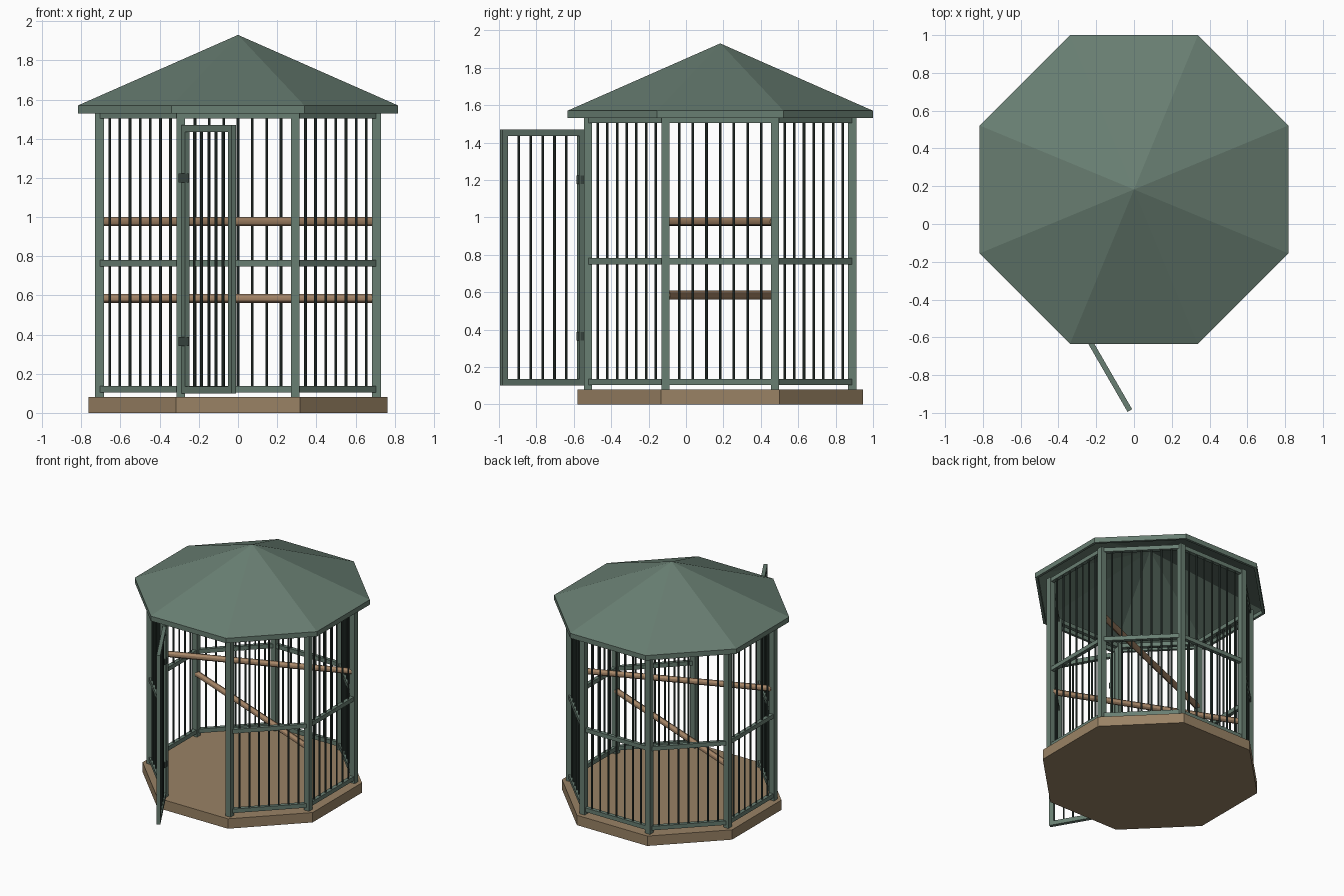
import bpy, bmesh
from math import pi, cos, sin, radians
from mathutils import Vector, Matrix

if "Cube" in bpy.data.objects:
    bpy.data.objects.remove(bpy.data.objects["Cube"])

CENTRE = Vector((0, 0.183, 0))
CORNER_R = 0.765                      # post ring
COS8 = cos(pi / 8)


def material(name, rgb):
    m = bpy.data.materials.new(name)
    m.use_nodes = True
    m.diffuse_color = (*rgb, 1)
    m.node_tree.nodes["Principled BSDF"].inputs["Base Color"].default_value = (*rgb, 1)
    return m


GREEN = material("sage_green_paint", (0.14, 0.21, 0.168))
DARK = material("dark_green_metal", (0.035, 0.053, 0.045))
BASE = material("tan_base", (0.32, 0.225, 0.13))
WOOD = material("perch_wood", (0.38, 0.235, 0.135))


def finish(name, bm, mat, smooth=False):
    bmesh.ops.recalc_face_normals(bm, faces=bm.faces)
    mesh = bpy.data.meshes.new(name)
    bm.to_mesh(mesh)
    bm.free()
    mesh.materials.append(mat)
    ob = bpy.data.objects.new(name, mesh)
    bpy.context.collection.objects.link(ob)
    if smooth:
        bpy.ops.object.select_all(action='DESELECT')
        ob.select_set(True)
        bpy.context.view_layer.objects.active = ob
        bpy.ops.object.shade_smooth_by_angle()
    return ob


def add_box(bm, centre, size, angle=0):
    mat = (Matrix.Translation(centre) @ Matrix.Rotation(angle, 4, 'Z')
           @ Matrix.Diagonal((*size, 1)))
    bmesh.ops.create_cube(bm, size=1, matrix=mat)


def add_rod(bm, a, b, radius, sides):
    a, b = Vector(a), Vector(b)
    d = b - a
    mat = Matrix.Translation((a + b) / 2) @ d.to_track_quat('Z', 'Y').to_matrix().to_4x4()
    bmesh.ops.create_cone(bm, cap_ends=True, segments=sides, radius1=radius,
                          radius2=radius, depth=d.length, matrix=mat)


def corner(i, r=CORNER_R, z=0):
    a = pi / 8 + i * pi / 4
    return CENTRE + Vector((r * cos(a), r * sin(a), z))


def lathe8(name, profile, mat):
    """Eight-sided lathe; profile holds (apothem, z), zero apothem is a pole."""
    bm = bmesh.new()
    rings = []
    for r, z in profile:
        if r == 0:
            rings.append([bm.verts.new(CENTRE + Vector((0, 0, z)))] * 8)
        else:
            rings.append([bm.verts.new(corner(i, r / COS8, z)) for i in range(8)])
    for lo, hi in zip(rings, rings[1:]):
        for i in range(8):
            j = (i + 1) % 8
            bm.faces.new(list(dict.fromkeys((lo[i], lo[j], hi[j], hi[i]))))
    return finish(name, bm, mat)


# Base slab and hollow pyramid roof with a short fascia
lathe8("base", [(0, 0), (0.763, 0), (0.763, 0.08), (0, 0.08)], BASE)
lathe8("roof", [(0, 1.93), (0.817, 1.57), (0.817, 1.53), (0.797, 1.53),
                (0.797, 1.56), (0, 1.91)], GREEN)

# Corner posts
bm = bmesh.new()
for i in range(8):
    add_box(bm, corner(i, z=0.81), (0.045, 0.045, 1.46))
finish("corner_posts", bm, GREEN)

# Wall panels: rails and bars on every side except the front doorway
rails, bars = bmesh.new(), bmesh.new()
FRONT = 5
for i in range(8):
    a, b = corner(i), corner(i + 1)
    d = b - a
    mid = (a + b) / 2
    angle = pi / 4 * (i + 1) + pi / 2
    for z in ((1.52,) if i == FRONT else (0.12, 0.765, 1.52)):
        add_box(rails, mid + Vector((0, 0, z)), (d.length, 0.03, 0.033), angle)
    if i != FRONT:
        for k in range(1, 8):
            p = a + d * k / 8
            add_rod(bars, p + Vector((0, 0, 0.12)), p + Vector((0, 0, 1.52)), 0.007, 8)
finish("wall_rails", rails, GREEN)
finish("wall_bars", bars, DARK, True)

# Open door: frame, bars and hinges
ANGLE = radians(-60)
hinge_line = Vector((-0.277, -0.546, 0))
along = Vector((cos(ANGLE), sin(ANGLE), 0))
WIDTH, LOW, HIGH, STILE = 0.51, 0.10, 1.47, 0.035


def door_point(t, z):
    return hinge_line + along * t + Vector((0, 0, z))


bm = bmesh.new()
for t in (STILE / 2, WIDTH - STILE / 2):
    add_box(bm, door_point(t, (LOW + HIGH) / 2), (STILE, 0.028, HIGH - LOW), ANGLE)
for z in (LOW + STILE / 2, HIGH - STILE / 2):
    add_box(bm, door_point(WIDTH / 2, z), (WIDTH - 2 * STILE, 0.028, STILE), ANGLE)
finish("door_frame", bm, GREEN)

bm = bmesh.new()
for k in range(1, 6):
    t = STILE + (WIDTH - 2 * STILE) * k / 6
    add_rod(bm, door_point(t, LOW + 0.02), door_point(t, HIGH - 0.02), 0.007, 8)
finish("door_bars", bm, DARK, True)

bm = bmesh.new()
for z in (0.365, 1.2):
    add_box(bm, (-0.277, -0.567, z), (0.054, 0.036, 0.045))
finish("door_hinges", bm, DARK)

# Two crossing perches between opposite posts
for name, i, z in (("upper_perch", 0, 0.977), ("lower_perch", 7, 0.585)):
    bm = bmesh.new()
    add_rod(bm, corner(i, 0.75, z), corner(i + 4, 0.75, z), 0.023, 12)
    finish(name, bm, WOOD, True)
